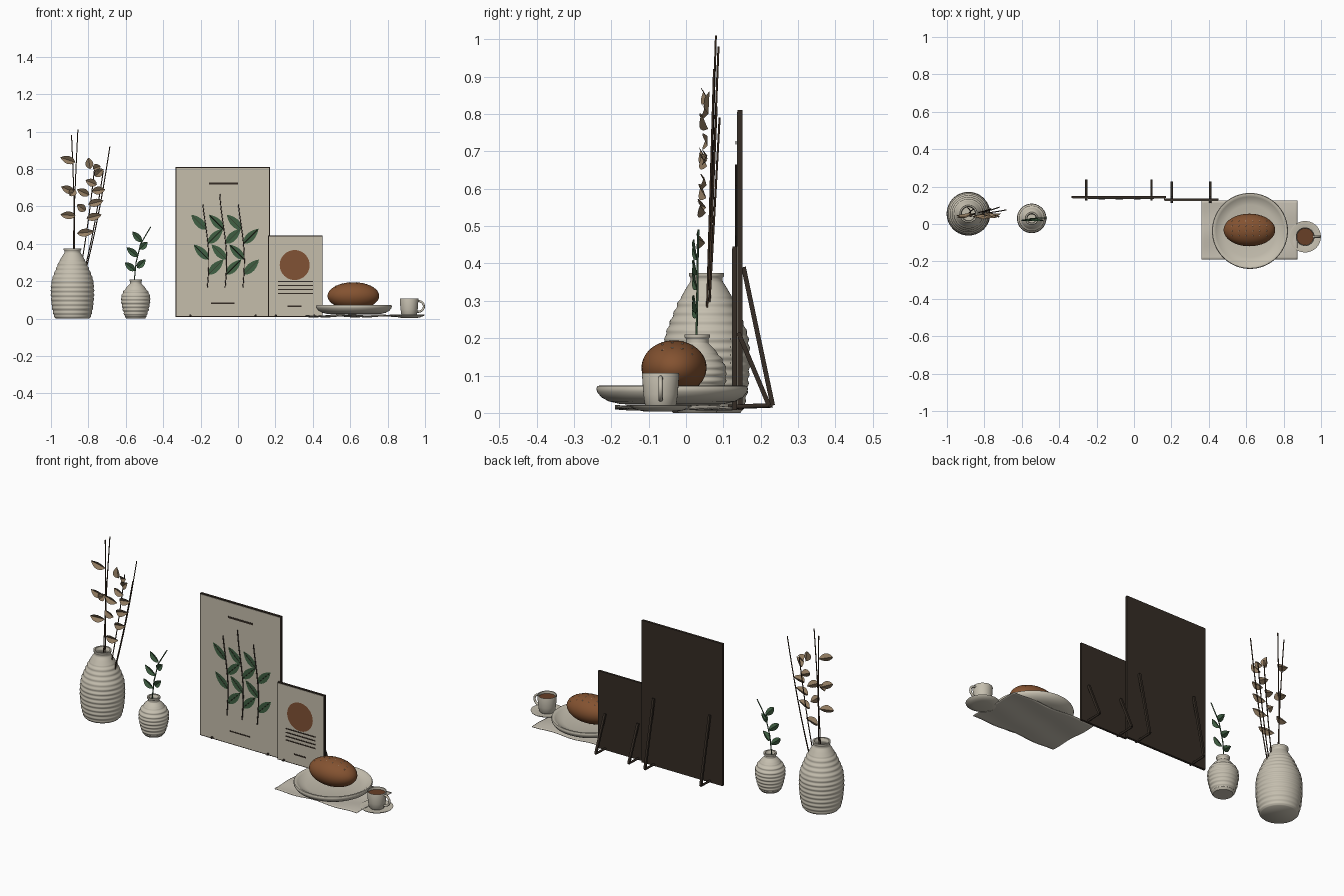
import bpy, bmesh, math, random
from mathutils import Vector

if "Cube" in bpy.data.objects:
    bpy.data.objects.remove(bpy.data.objects["Cube"])

random.seed(4)


def mat(name, rgb):
    m = bpy.data.materials.new(name)
    m.diffuse_color = (*rgb, 1)
    m.use_nodes = True
    m.node_tree.nodes["Principled BSDF"].inputs["Base Color"].default_value = m.diffuse_color
    return m


CERAMIC = mat("ceramic", (0.56, 0.52, 0.43))
PAPER = mat("paper", (0.56, 0.51, 0.41))
LINEN = mat("linen", (0.56, 0.52, 0.44))
DARK = mat("dark wood", (0.035, 0.025, 0.018))
GREEN = mat("leaf green", (0.05, 0.115, 0.055))
DRY = mat("dried leaf", (0.30, 0.21, 0.125))
TWIG = mat("twig brown", (0.06, 0.035, 0.02))
BREAD = mat("bread crust", (0.23, 0.085, 0.03))
CLAY = mat("terracotta", (0.22, 0.085, 0.035))
COFFEE = mat("coffee", (0.14, 0.05, 0.02))


def add(name, verts, faces, material, smooth=None):
    me = bpy.data.meshes.new(name)
    me.from_pydata([tuple(v) for v in verts], [], faces)
    bm = bmesh.new()
    bm.from_mesh(me)
    bmesh.ops.recalc_face_normals(bm, faces=bm.faces)
    bm.to_mesh(me)
    bm.free()
    me.materials.append(material)
    ob = bpy.data.objects.new(name, me)
    bpy.context.collection.objects.link(ob)
    if smooth:
        bpy.ops.object.select_all(action='DESELECT')
        ob.select_set(True)
        bpy.context.view_layer.objects.active = ob
        bpy.ops.object.shade_smooth_by_angle(angle=math.radians(smooth))
    return ob


def box(name, lo, hi, material):
    v = [(x, y, z) for x in (lo[0], hi[0]) for y in (lo[1], hi[1]) for z in (lo[2], hi[2])]
    f = [(0, 1, 3, 2), (4, 6, 7, 5), (0, 4, 5, 1), (2, 3, 7, 6), (0, 2, 6, 4), (1, 5, 7, 3)]
    return add(name, v, f, material)


def lathe(name, centre, profile, material, n=56):
    cx, cy = centre
    v = [(cx + r * math.cos(2 * math.pi * i / n), cy + r * math.sin(2 * math.pi * i / n), z)
         for r, z in profile for i in range(n)]
    f = [(k * n + i, k * n + (i + 1) % n, (k + 1) * n + (i + 1) % n, (k + 1) * n + i)
         for k in range(len(profile) - 1) for i in range(n)]
    f += [tuple(range(n)), tuple(range((len(profile) - 1) * n, len(profile) * n))]
    return add(name, v, f, material, 50)


def tube(name, pts, r, material, res=2):
    cu = bpy.data.curves.new(name, 'CURVE')
    cu.dimensions = '3D'
    cu.bevel_depth, cu.bevel_resolution, cu.use_fill_caps = r, res, True
    sp = cu.splines.new('POLY')
    sp.points.add(len(pts) - 1)
    for p, q in zip(sp.points, pts):
        p.co = (*q, 1)
    cu.materials.append(material)
    ob = bpy.data.objects.new(name, cu)
    bpy.context.collection.objects.link(ob)
    return ob


def leaf(name, base, tip, width, material, fold=0.006, n=8):
    # pointed blade facing the front, folded along its midrib
    base, tip = Vector(base), Vector(tip)
    d = tip - base
    side = d.cross(Vector((0, 1, 0))).normalized()
    v = []
    for i in range(n + 1):
        t = i / n
        w = width / 2 * math.sin(math.pi * t ** 0.85) ** 0.8 if 0 < i < n else 0.0004
        mid = base + d * t
        out = Vector((0, -fold * w / width * 2, 0))
        v += [mid + side * w + out, mid, mid - side * w + out]
    f = [(3 * i + j, 3 * i + j + 1, 3 * i + j + 4, 3 * i + j + 3) for i in range(n) for j in (0, 1)]
    return add(name, v, f, material)


def vase(name, centre, prof, ripple_top, pitch):
    # turned body with throwing rings and an open neck
    out, steps = [], 110
    top = prof[-1][1]
    for i in range(steps + 1):
        z = top * i / steps
        for (r0, z0), (r1, z1) in zip(prof, prof[1:]):
            if z <= z1 + 1e-9:
                r = r0 + (r1 - r0) * (z - z0) / (z1 - z0)
                break
        if 0.012 < z < ripple_top:
            r += 0.0018 * math.sin(2 * math.pi * z / pitch)
        out.append((r, z))
    inner = [(r - 0.008, z) for r, z in reversed(prof) if z > 0.01]
    lathe(name, centre, out + inner, CERAMIC)


vase("large_vase", (-0.885, 0.055),
     [(0.09, 0), (0.099, 0.01), (0.11, 0.06), (0.115, 0.12), (0.115, 0.17), (0.11, 0.21), (0.095, 0.25),
      (0.074, 0.3), (0.054, 0.335), (0.043, 0.352), (0.043, 0.362), (0.047, 0.366), (0.047, 0.375)], 0.31, 0.024)
vase("small_vase", (-0.547, 0.03),
     [(0.05, 0), (0.058, 0.01), (0.07, 0.05), (0.077, 0.09), (0.077, 0.12), (0.066, 0.145), (0.045, 0.172),
      (0.03, 0.187), (0.03, 0.198), (0.034, 0.202), (0.034, 0.21)], 0.16, 0.02)


def twig(name, base, tip, bow, r, material):
    b, t = Vector(base), Vector(tip)
    tube(name, [b.lerp(t, k / 8) + Vector((bow * math.sin(math.pi * k / 8), 0, 0)) for k in range(9)], r, material)


# dried stems: base x, tip x, tip y, tip z, bow
for i, (bx, tx, ty, tz, bow) in enumerate([
        (-0.885, -0.856, 0.08, 1.01, -0.006), (-0.875, -0.89, 0.087, 0.98, 0.008),
        (-0.865, -0.685, 0.075, 0.92, 0.015), (-0.88, -0.765, 0.082, 0.82, 0.01),
        (-0.87, -0.72, 0.09, 0.79, 0.012)]):
    twig(f"dried_stem_{i}", (bx, 0.05, 0.06), (tx, ty, tz), bow, 0.0028, TWIG)

# dried leaves: base x, base z, tip x, tip z
for i, (x0, z0, x1, z1) in enumerate([
        (-0.87, 0.835, -0.95, 0.862), (-0.875, 0.675, -0.945, 0.705), (-0.87, 0.69, -0.9, 0.655),
        (-0.87, 0.55, -0.95, 0.555), (-0.86, 0.455, -0.77, 0.465), (-0.775, 0.80, -0.735, 0.815),
        (-0.79, 0.80, -0.80, 0.86), (-0.755, 0.715, -0.815, 0.74), (-0.78, 0.68, -0.71, 0.69),
        (-0.795, 0.66, -0.86, 0.69), (-0.8, 0.61, -0.72, 0.63), (-0.815, 0.575, -0.86, 0.61),
        (-0.81, 0.535, -0.73, 0.555), (-0.765, 0.76, -0.72, 0.8)]):
    y = 0.05 + 0.025 * (z0 - 0.4)
    leaf(f"dried_leaf_{i}", (x0, y, z0), (x1, y + random.uniform(-0.02, 0.005), z1), 0.042, DRY, 0.014)

# fresh sprig
tube("sprig_stem", [(-0.55, 0.03, 0.03), (-0.555, 0.028, 0.2), (-0.545, 0.03, 0.3), (-0.52, 0.031, 0.4),
                    (-0.467, 0.033, 0.49)], 0.003, GREEN)
for i, (x0, z0, x1, z1) in enumerate([
        (-0.515, 0.41, -0.565, 0.465), (-0.525, 0.37, -0.485, 0.41), (-0.535, 0.33, -0.595, 0.38),
        (-0.54, 0.27, -0.495, 0.315), (-0.55, 0.255, -0.605, 0.30)]):
    leaf(f"sprig_leaf_{i}", (x0, 0.03, z0), (x1, 0.022, z1), 0.036, GREEN, 0.01)


def board(name, x0, x1, y0, y1, z1, legs, leg_top, foot_y):
    # framed print: dark panel, paper face and rear easel legs
    box(name + "_panel", (x0, y0, 0.008), (x1, y1, z1), DARK)
    box(name + "_paper", (x0 + 0.005, y0 - 0.002, 0.013), (x1 - 0.005, y0 + 0.001, z1 - 0.005), PAPER)
    for i, x in enumerate(legs):
        a, b = Vector((0, y1 + 0.003, leg_top)), Vector((0, foot_y, 0.02))
        side = Vector((0, 0.006, 0.0015))
        v = [(x + sx, *(p + s * side)[1:]) for p in (a, b) for s in (-1, 1) for sx in (-0.006, 0.006)]
        f = [(0, 1, 3, 2), (4, 6, 7, 5), (0, 4, 5, 1), (2, 3, 7, 6), (0, 2, 6, 4), (1, 5, 7, 3)]
        add(f"{name}_leg_{i}", v, f, DARK)
        tube(f"{name}_foot_{i}", [(x, y0 - 0.012, 0.016), (x, foot_y, 0.02)], 0.006, DARK)


board("large_print", -0.333, 0.171, 0.138, 0.151, 0.81, (-0.255, 0.094), 0.39, 0.232)
board("small_print", 0.16, 0.453, 0.125, 0.137, 0.445, (0.202, 0.408), 0.215, 0.222)

# printed sprays on the large board
PY = 0.134
for s in range(3):
    cx, top = -0.17 + 0.095 * s, (0.61, 0.665, 0.61)[s]

    def sx(z):
        return cx + 0.013 * math.sin((z - 0.16) * 9) - 0.03 * (z - 0.35)

    tube(f"print_stem_{s}", [(sx(z), PY, z) for z in (0.165 + (top - 0.165) * k / 12 for k in range(13))],
         0.0028, DARK, 1)
    for i, (z, sd) in enumerate([(0.475, -1), (0.4, 1), (0.315, -1), (0.235, 1)]):
        leaf(f"print_leaf_{s}_{i}", (sx(z), PY, z), (sx(z) + sd * 0.08, PY, z + 0.08), 0.046, GREEN, 0.001)
        tube(f"print_vein_{s}_{i}", [(sx(z), PY, z), (sx(z) + sd * 0.075, PY, z + 0.075)], 0.0012, DARK, 0)
# plain caption rules
box("print_title_rule", (-0.155, 0.133, 0.718), (0.0, 0.135, 0.728), DARK)
box("print_caption_rule", (-0.145, 0.133, 0.079), (-0.02, 0.135, 0.085), DARK)

# printed disc and lines on the small board
n = 48
add("print_disc", [(0.303 + 0.08 * math.cos(2 * math.pi * i / n), 0.12, 0.286 + 0.08 * math.sin(2 * math.pi * i / n))
                   for i in range(n)], [tuple(range(n))], CLAY)
for i in range(4):
    z = 0.198 - 0.0215 * i
    box(f"print_line_{i}", (0.214, 0.119, z - 0.003), (0.4, 0.121, z + 0.003), DARK)
box("small_caption_rule", (0.265, 0.119, 0.063), (0.34, 0.121, 0.07), DARK)

# rippled cloth
gx, gy = 40, 24
v = []
for j in range(gy + 1):
    for i in range(gx + 1):
        x, y = 0.36 + 0.515 * i / gx, -0.19 + 0.315 * j / gy
        v.append((x, y, 0.015 + 0.0035 * math.sin(x * 26 + y * 9) + 0.0025 * math.sin(y * 31 - x * 8)))
f = [(j * (gx + 1) + i, j * (gx + 1) + i + 1, (j + 1) * (gx + 1) + i + 1, (j + 1) * (gx + 1) + i)
     for j in range(gy) for i in range(gx)]
cloth = add("cloth", v, f, LINEN, 50)
cloth.modifiers.new("thickness", 'SOLIDIFY').thickness = 0.003

# plate
lathe("plate", (0.62, -0.037),
      [(0.11, 0.022), (0.14, 0.024), (0.17, 0.031), (0.19, 0.042), (0.201, 0.056), (0.203, 0.065), (0.2, 0.072),
       (0.193, 0.073), (0.182, 0.066), (0.165, 0.056), (0.14, 0.05), (0.02, 0.048)], CERAMIC, 64)

# loaf with rows of seeds
C, R = Vector((0.617, -0.032, 0.121)), Vector((0.138, 0.087, 0.073))
bpy.ops.mesh.primitive_uv_sphere_add(segments=48, ring_count=28, location=C)
loaf = bpy.context.object
loaf.name = "loaf"
loaf.scale = R
loaf.data.materials.append(BREAD)
bpy.ops.object.shade_smooth()
for i in range(6):
    for j in range(4):
        u, w = (i - 2.5) * 0.27, (j - 1.5) * 0.3 + 0.1
        k = math.sqrt(max(0, 1 - u * u - w * w))
        bpy.ops.mesh.primitive_uv_sphere_add(segments=8, ring_count=5, radius=1,
                                             location=C + Vector((u * R.x, w * R.y, k * R.z)))
        seed = bpy.context.object
        seed.name = f"seed_{i}_{j}"
        seed.scale = (0.0022, 0.0036, 0.0015)
        seed.data.materials.append(LINEN)

# saucer, cup, coffee and handle
CC = (0.915, -0.068)
lathe("saucer", CC, [(0.045, 0.004), (0.06, 0.007), (0.082, 0.016), (0.084, 0.02), (0.08, 0.021), (0.055, 0.014),
                     (0.01, 0.013)], CERAMIC)
lathe("cup", CC, [(0.036, 0.014), (0.042, 0.022), (0.046, 0.05), (0.05, 0.104), (0.049, 0.107), (0.046, 0.106),
                  (0.042, 0.05), (0.034, 0.025)], CERAMIC)
lathe("coffee_surface", CC, [(0.0442, 0.09), (0.0448, 0.093)], COFFEE)
tube("cup_handle", [(0.962 + 0.032 * math.cos(a), CC[1], 0.065 + 0.029 * math.sin(a))
                    for a in (math.pi * (k / 16 - 0.5) * 1.1 for k in range(17))], 0.006, CERAMIC, 3)
